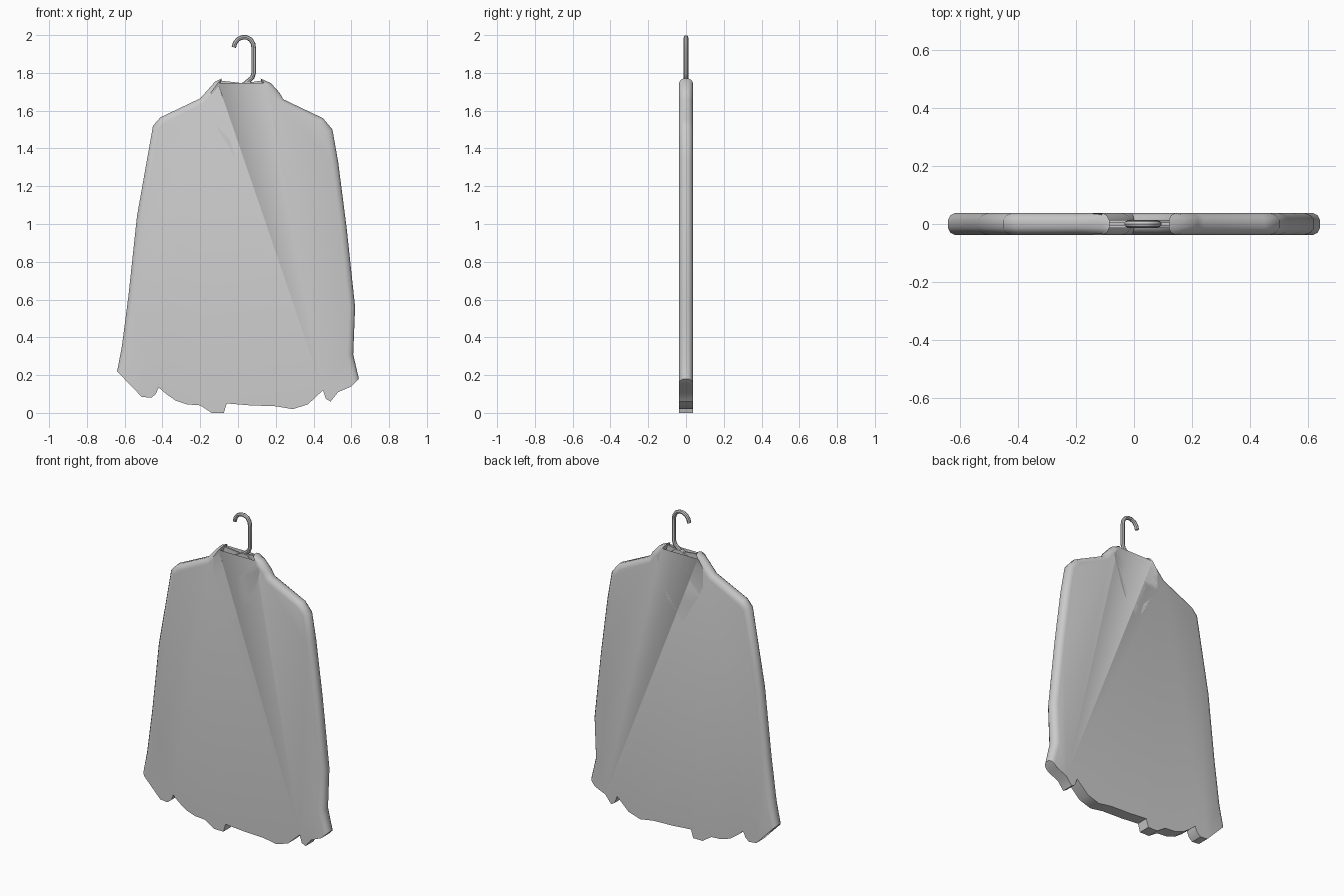
import bpy, bmesh, math
from mathutils import Vector

if "Cube" in bpy.data.objects:
    bpy.data.objects.remove(bpy.data.objects["Cube"])

# Outline of the garment (x, z): left side, shoulder, neck opening, right side
SIDES = [(-.64, .22), (-.615, .35), (-.58, .62), (-.535, 1.04), (-.45, 1.52), (-.41, 1.565),
         (-.20, 1.665), (-.12, 1.755), (-.085, 1.77), (-.112, 1.69), (-.112, 1.59),
         (-.09, 1.54), (-.012, 1.455), (0, 1.36), (.07, 1.46), (.125, 1.60), (.145, 1.69),
         (.12, 1.77), (.175, 1.745), (.22, 1.695), (.24, 1.66), (.45, 1.56), (.50, 1.50),
         (.53, 1.33), (.575, .98), (.62, .56), (.61, .31), (.64, .18)]
# Ragged hem, right to left
HEM = [(.60, .14), (.53, .11), (.49, .06), (.465, .075), (.45, .12), (.37, .045), (.29, .02),
       (.20, .035), (.06, .04), (-.06, .05), (-.075, 0), (-.14, 0), (-.20, .04), (-.27, .045),
       (-.33, .065), (-.38, .10), (-.42, .135), (-.435, .10), (-.46, .08), (-.51, .085)]


def inset(points, amount, fixed_from):
    """Move outline points inward; points from index fixed_from on stay in place."""
    pts = [Vector(p) for p in points]
    out = []
    for i, p in enumerate(pts):
        a = (p - pts[i - 1]).normalized()
        b = (pts[(i + 1) % len(pts)] - p).normalized()
        if i >= fixed_from:
            d = Vector((0, 0))
        elif i == 0:
            d = -a
        elif i == fixed_from - 1:
            d = b
        else:
            d = Vector((a.y + b.y, -a.x - b.x)).normalized()
        out.append(p + d * amount)
    return out


def slab(name, points, layers, fixed_from, smooth=True):
    """Stack of outlines along y, given as (y, inset), with capped ends."""
    bm = bmesh.new()
    rings = [[bm.verts.new((p.x, y, p.y)) for p in inset(points, w, fixed_from)]
             for y, w in layers]
    n = len(points)
    for r, s in zip(rings, rings[1:]):
        for i in range(n):
            j = (i + 1) % n
            bm.faces.new((r[i], r[j], s[j], s[i]))
    bm.faces.new(rings[0])
    bm.faces.new(rings[-1])
    bmesh.ops.recalc_face_normals(bm, faces=bm.faces)
    mesh = bpy.data.meshes.new(name)
    bm.to_mesh(mesh)
    bm.free()
    ob = bpy.data.objects.new(name, mesh)
    bpy.context.collection.objects.link(ob)
    if smooth:
        smooth_object(ob)
    return ob


def smooth_object(ob):
    bpy.ops.object.select_all(action='DESELECT')
    ob.select_set(True)
    bpy.context.view_layer.objects.active = ob
    bpy.ops.object.shade_smooth_by_angle(angle=math.radians(42))


# Shirt body: rounded along sides, shoulders and neck, flat along the hem
half = [(-.037, .032), (-.030, .012), (-.014, 0)]
layers = half + [(-y, w) for y, w in reversed(half)]
slab("shirt_body", SIDES + HEM, layers, len(SIDES))

# Recessed panel filling the neck opening
neck = [(-.10, 1.76), (.03, 1.745), (.13, 1.76), (.16, 1.69), (.14, 1.60), (.08, 1.45),
        (0, 1.35), (-.025, 1.445), (-.10, 1.53), (-.125, 1.59), (-.125, 1.69)]
slab("neck_panel", neck, [(-.005, 0), (.005, 0)], 0, False)

# Hanger shoulder bar
bar = [(-.125, 1.675), (.03, 1.752), (.065, 1.752), (.15, 1.69), (.15, 1.67),
       (.125, 1.705), (-.015, 1.705), (-.125, 1.66)]
slab("hanger_bar", bar, [(-.013, 0), (.013, 0)], 0, False)

# Hanger hook: a bent wire
path = [(-.022, 1.935), (-.016, 1.958), (0, 1.978), (.022, 1.988), (.045, 1.988),
        (.066, 1.977), (.080, 1.955), (.083, 1.93), (.083, 1.80), (.075, 1.775), (.04, 1.745)]
curve = bpy.data.curves.new("hanger_hook", 'CURVE')
curve.dimensions = '3D'
curve.bevel_depth = .012
curve.bevel_resolution = 2
curve.use_fill_caps = True
spline = curve.splines.new('POLY')
spline.points.add(len(path) - 1)
for pt, (x, z) in zip(spline.points, path):
    pt.co = (x, 0, z, 1)
hook = bpy.data.objects.new("hanger_hook", curve)
bpy.context.collection.objects.link(hook)
bpy.ops.object.select_all(action='DESELECT')
hook.select_set(True)
bpy.context.view_layer.objects.active = hook
bpy.ops.object.convert(target='MESH')
smooth_object(bpy.context.view_layer.objects.active)
